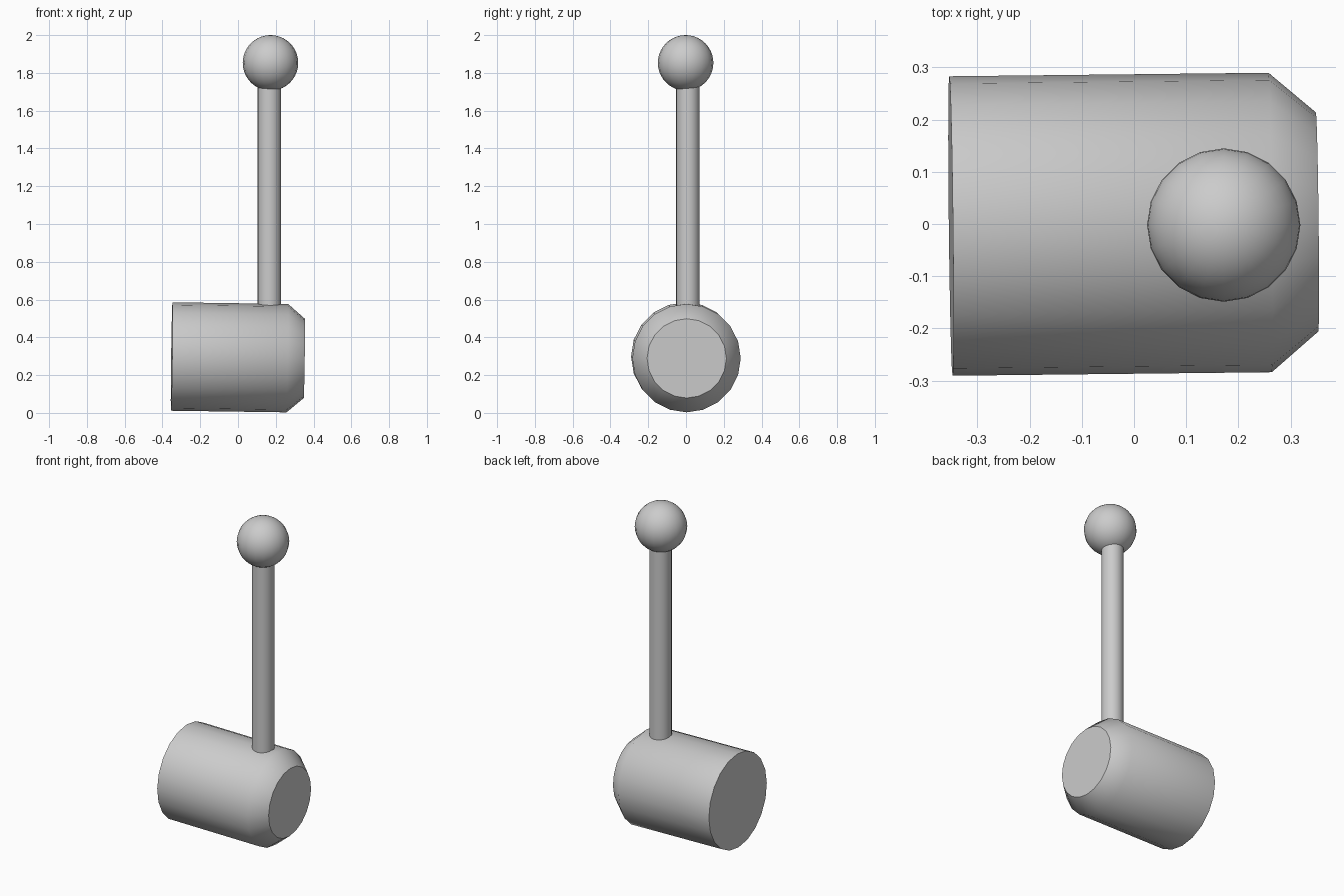
import bpy, bmesh, math
from mathutils import Vector

if "Cube" in bpy.data.objects:
    bpy.data.objects.remove(bpy.data.objects["Cube"])

SIDES = 20


def finish(bm, name, angle=45):
    bmesh.ops.recalc_face_normals(bm, faces=bm.faces)
    mesh = bpy.data.meshes.new(name)
    bm.to_mesh(mesh)
    bm.free()
    obj = bpy.data.objects.new(name, mesh)
    bpy.context.collection.objects.link(obj)
    bpy.ops.object.select_all(action='DESELECT')
    obj.select_set(True)
    bpy.context.view_layer.objects.active = obj
    bpy.ops.object.shade_smooth_by_angle(angle=math.radians(angle))
    return obj


def lathe(name, origin, axis, side, profile):
    """Capped solid of rings (distance along axis, radius)."""
    axis = Vector(axis).normalized()
    v = axis.cross(Vector(side)).normalized()
    u = v.cross(axis)
    bm = bmesh.new()
    rings = []
    for dist, r in profile:
        ring = []
        for i in range(SIDES):
            a = math.tau * i / SIDES
            ring.append(bm.verts.new(Vector(origin) + axis * dist
                                     + r * (u * math.cos(a) + v * math.sin(a))))
        rings.append(ring)
    for lo, hi in zip(rings, rings[1:]):
        for i in range(SIDES):
            j = (i + 1) % SIDES
            bm.faces.new((lo[i], lo[j], hi[j], hi[i]))
    bm.faces.new(rings[0])
    bm.faces.new(rings[-1])
    return finish(bm, name)


# Head: slightly tilted cylinder with one chamfered end
lathe("mallet_head", (0, 0, 0.2935), (1, 0.011, -0.014), (0, 0, 1),
      [(-0.351, 0.287), (0.261, 0.287), (0.351, 0.21)])

# Handle: straight round rod, ends sunk into head and knob
lathe("handle", (0.166, 0.01, 0), (0, 0, 1), (1, 0, 0),
      [(0.50, 0.0625), (1.76, 0.0625)])

# Ball knob on top
bm = bmesh.new()
bmesh.ops.create_uvsphere(bm, u_segments=SIDES, v_segments=SIDES, radius=0.147)
bmesh.ops.translate(bm, verts=bm.verts, vec=(0.172, -0.002, 1.853))
finish(bm, "ball_knob")
